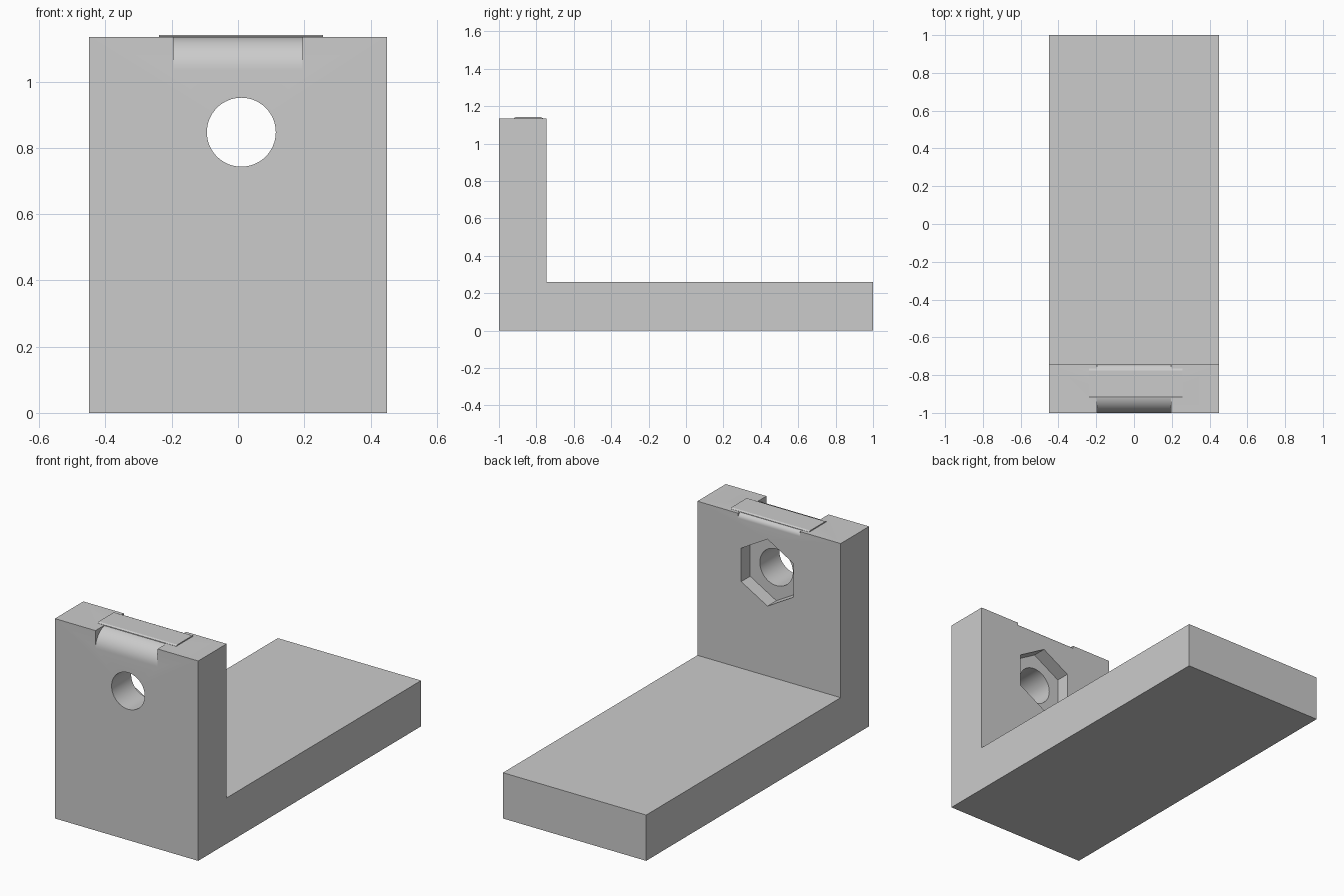
import bpy, bmesh, math

if "Cube" in bpy.data.objects:
    bpy.data.objects.remove(bpy.data.objects["Cube"])

grey = bpy.data.materials.new("plain grey")
grey.diffuse_color = (0.6, 0.6, 0.6, 1)
grey.use_nodes = True
grey.node_tree.nodes["Principled BSDF"].inputs["Base Color"].default_value = grey.diffuse_color


def prism(name, profile, axis, lo, hi):
    """Extrude a 2D outline: axis 'x' takes (y, z) points, axis 'y' takes (x, z)."""
    bm = bmesh.new()
    place = (lambda a, b, t: (t, a, b)) if axis == "x" else (lambda a, b, t: (a, t, b))
    rings = [[bm.verts.new(place(a, b, t)) for a, b in profile] for t in (lo, hi)]
    n = len(profile)
    bm.faces.new(rings[0])
    bm.faces.new(rings[1])
    for i in range(n):
        j = (i + 1) % n
        bm.faces.new((rings[0][i], rings[0][j], rings[1][j], rings[1][i]))
    bmesh.ops.recalc_face_normals(bm, faces=bm.faces)
    me = bpy.data.meshes.new(name)
    bm.to_mesh(me)
    bm.free()
    me.materials.append(grey)
    ob = bpy.data.objects.new(name, me)
    bpy.context.collection.objects.link(ob)
    return ob


def ngon(cx, cz, r, n, start=0):
    return [(cx + r * math.cos(start + 2 * math.pi * i / n),
             cz + r * math.sin(start + 2 * math.pi * i / n)) for i in range(n)]


def round_over(y, z, r, side):
    """Outline of the waste outside a rounded edge; side is the outward y direction."""
    arc = [(y - side * r * (1 - math.cos(a)), z - r * (1 - math.sin(a)))
           for a in (math.pi / 2 * i / 12 for i in range(13))]
    return arc + [(y - side * r, z + 0.1), (y + side * 0.1, z + 0.1), (y + side * 0.1, z - r)]


FRONT, BACK, TOP = -1.0, -0.745, 1.135
HOLE_X, HOLE_Z = 0.01, 0.847

# L-shaped body
bracket = prism("bracket", [(FRONT, 0), (1, 0), (1, 0.26), (BACK, 0.26), (BACK, TOP), (FRONT, TOP)],
                "x", -0.45, 0.45)

# Bolt hole, hexagonal nut pocket, rounded strap seat at the top edges
cutters = [
    prism("bolt_hole_cutter", ngon(HOLE_X, HOLE_Z, 0.104, 64), "y", -1.2, -0.6),
    prism("nut_pocket_cutter", ngon(HOLE_X, HOLE_Z, 0.19, 6, math.pi / 2), "y", BACK - 0.08, -0.6),
    prism("front_round_cutter", round_over(FRONT, TOP, 0.1, -1), "x", -0.195, 0.195),
    prism("back_round_cutter", round_over(BACK, TOP, 0.028, 1), "x", -0.195, 0.195),
]
for cutter in cutters:
    cutter.hide_render = True
    cutter.hide_set(True)
    mod = bracket.modifiers.new(cutter.name, "BOOLEAN")
    mod.operation = "DIFFERENCE"
    mod.solver = "EXACT"
    mod.object = cutter

# Thin raised pad on top of the upright
pad = prism("top_pad", [(-0.92, 1.12), (-0.765, 1.12), (-0.765, 1.136), (-0.775, 1.141),
                        (-0.91, 1.141), (-0.92, 1.136)], "x", -0.238, 0.256)

# Apply the cuts, then shade curved faces smooth
bpy.context.view_layer.update()
result = bpy.data.meshes.new_from_object(bracket.evaluated_get(bpy.context.evaluated_depsgraph_get()))
bracket.modifiers.clear()
bracket.data = result
for cutter in cutters:
    bpy.data.objects.remove(cutter)
bpy.ops.object.select_all(action="DESELECT")
bracket.select_set(True)
bpy.context.view_layer.objects.active = bracket
bpy.ops.object.shade_smooth_by_angle(angle=math.radians(30))
